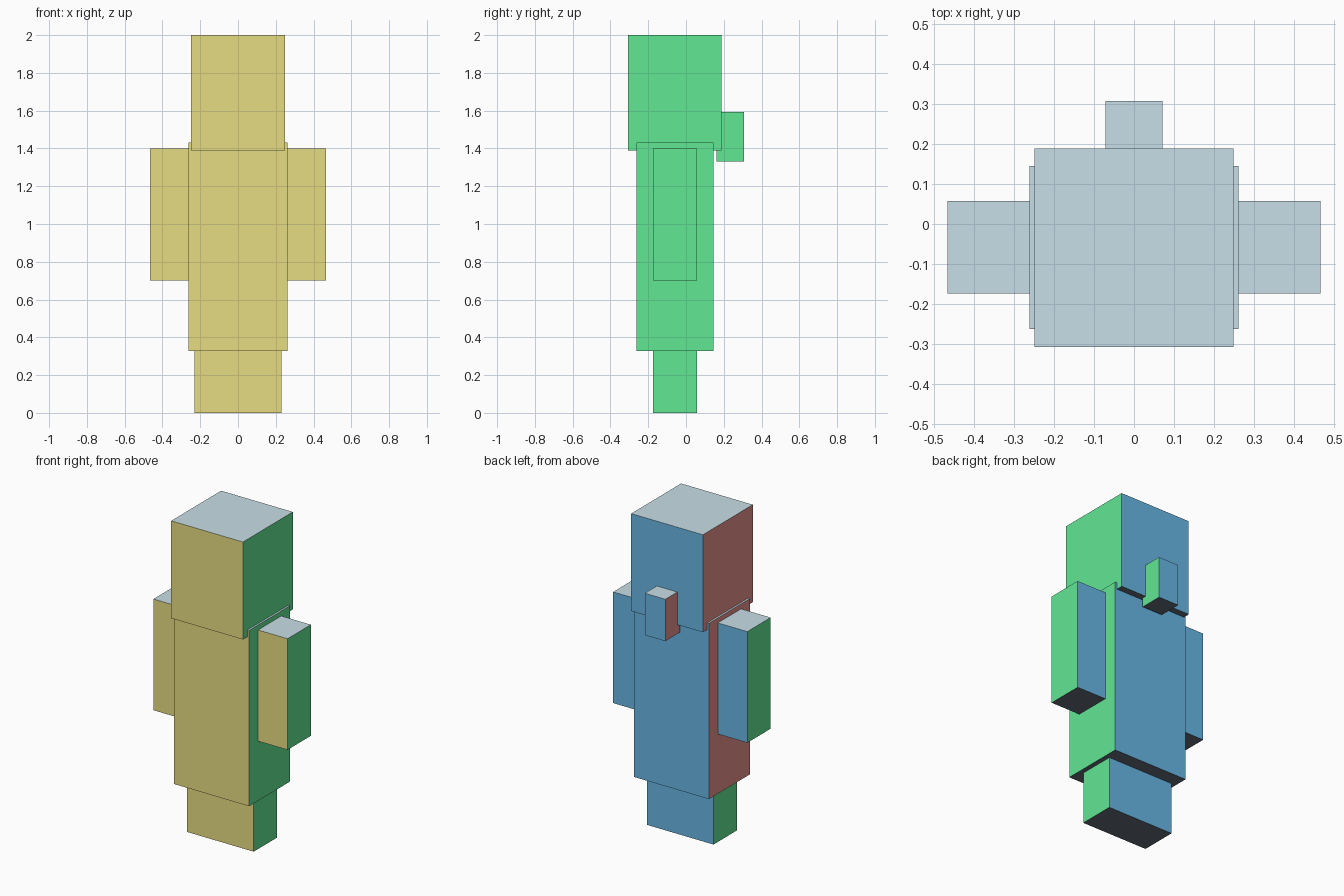
import bpy
import bmesh
from mathutils import Vector

cube = bpy.data.objects.get("Cube")
if cube:
    bpy.data.objects.remove(cube, do_unlink=True)


def linear(c):
    c /= 255
    return c / 12.92 if c <= 0.04045 else ((c + 0.055) / 1.055) ** 2.4


def material(name, rgb):
    mat = bpy.data.materials.new(name)
    colour = [linear(c) for c in rgb] + [1]
    mat.diffuse_color = colour
    mat.use_nodes = True
    bsdf = next(n for n in mat.node_tree.nodes if n.type == 'BSDF_PRINCIPLED')
    bsdf.inputs["Base Color"].default_value = colour
    return mat


# One colour for each side of a block
SIDES = [
    (Vector((0, -1, 0)), material("pale yellow", (240, 229, 136))),
    (Vector((0, 1, 0)), material("sky blue", (112, 197, 246))),
    (Vector((1, 0, 0)), material("mint green", (103, 243, 156))),
    (Vector((-1, 0, 0)), material("soft red", (242, 155, 151))),
    (Vector((0, 0, 1)), material("pale grey blue", (208, 230, 239))),
    (Vector((0, 0, -1)), material("slate grey", (98, 109, 124))),
]


def block(name, x, y, z, mirrored=False):
    """Box between (min, max) pairs; mirrored flips it and its colours in x."""
    flip = -1 if mirrored else 1
    spans = [sorted(flip * v for v in x), y, z]
    bm = bmesh.new()
    bmesh.ops.create_cube(bm, size=1)
    for v in bm.verts:
        v.co = [lo if c < 0 else hi for c, (lo, hi) in zip(v.co, spans)]
    bm.normal_update()
    for f in bm.faces:
        n = Vector((f.normal.x * flip, f.normal.y, f.normal.z))
        f.material_index = max(range(len(SIDES)), key=lambda i: n.dot(SIDES[i][0]))
    mesh = bpy.data.meshes.new(name)
    bm.to_mesh(mesh)
    bm.free()
    for _, mat in SIDES:
        mesh.materials.append(mat)
    obj = bpy.data.objects.new(name, mesh)
    bpy.context.collection.objects.link(obj)
    return obj


# Head, torso and the small block behind the neck
block("head", (-0.249, 0.249), (-0.307, 0.188), (1.388, 2.0))
block("torso", (-0.261, 0.261), (-0.262, 0.145), (0.327, 1.431))
block("hair_knot", (-0.071, 0.071), (0.162, 0.307), (1.33, 1.593))

# Limbs, with the right side mirrored from the left
LIMB_DEPTH = (-0.174, 0.057)
for side, mirrored in (("left", False), ("right", True)):
    block(side + "_arm", (0.236, 0.466), LIMB_DEPTH, (0.702, 1.4), mirrored)
    block(side + "_leg", (0, 0.231), LIMB_DEPTH, (0, 0.7), mirrored)
